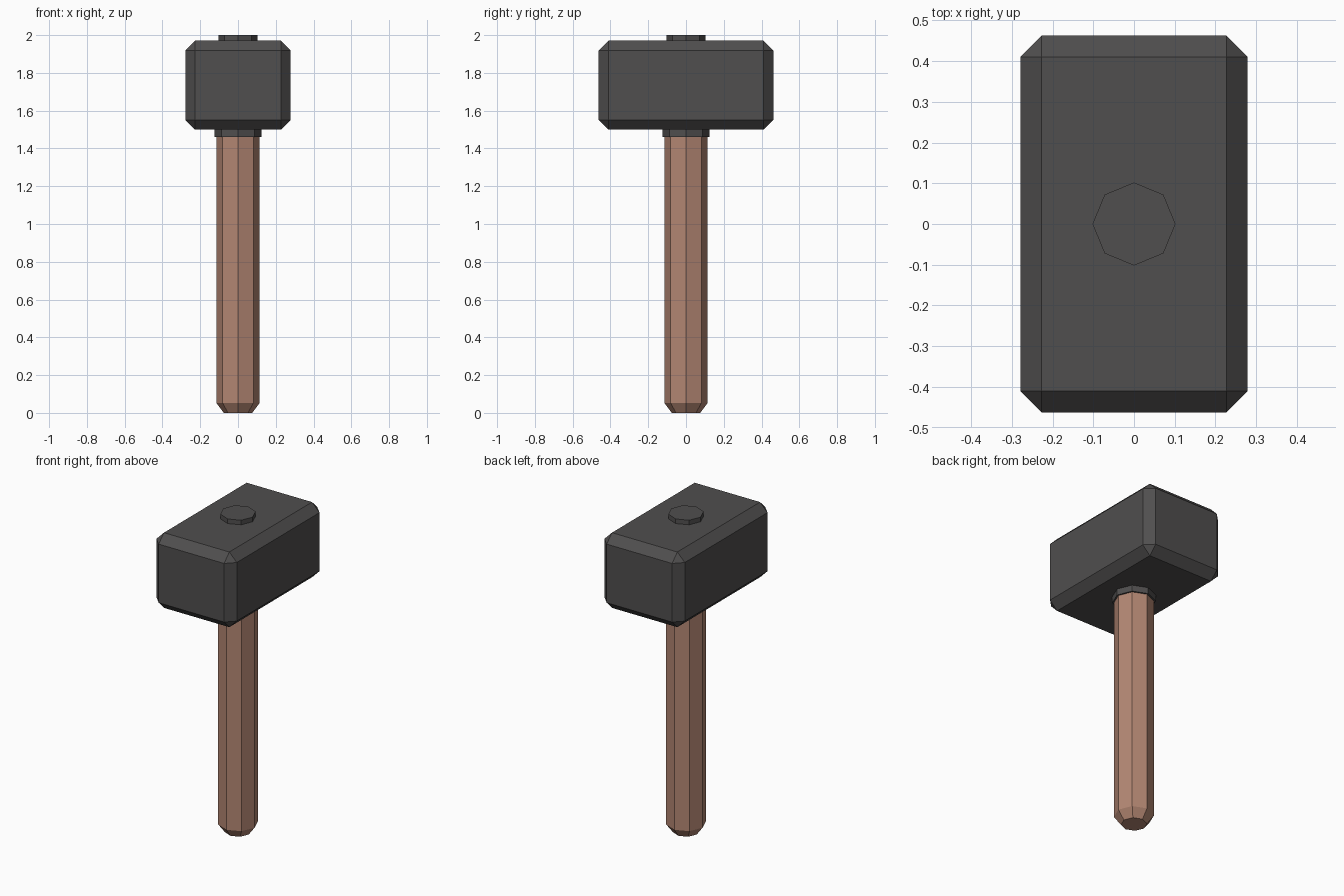
import bpy, bmesh
from math import cos, sin, pi

if "Cube" in bpy.data.objects:
    bpy.data.objects.remove(bpy.data.objects["Cube"])


def material(name, colour):
    mat = bpy.data.materials.new(name)
    mat.diffuse_color = (*colour, 1)
    mat.use_nodes = True
    mat.node_tree.nodes["Principled BSDF"].inputs["Base Color"].default_value = mat.diffuse_color
    return mat


def add_object(name, bm, mat):
    bmesh.ops.recalc_face_normals(bm, faces=bm.faces[:])
    mesh = bpy.data.meshes.new(name)
    bm.to_mesh(mesh)
    bm.free()
    mesh.materials.append(mat)
    obj = bpy.data.objects.new(name, mesh)
    bpy.context.collection.objects.link(obj)
    return obj


def octagon_post(name, profile, mat):
    """Stack octagonal rings given as (radius, height), capped at both ends."""
    bm = bmesh.new()
    rings = [[bm.verts.new((r * cos(i * pi / 4), r * sin(i * pi / 4), z)) for i in range(8)]
             for r, z in profile]
    for low, high in zip(rings, rings[1:]):
        for i in range(8):
            j = (i + 1) % 8
            bm.faces.new((low[i], low[j], high[j], high[i]))
    bm.faces.new(rings[0][::-1])
    bm.faces.new(rings[-1])
    return add_object(name, bm, mat)


wood = material("wood", (0.45, 0.24, 0.17))
iron = material("iron", (0.08, 0.077, 0.077))

# Wooden handle with a chamfered foot
octagon_post("handle", [(0.075, 0), (0.115, 0.053), (0.115, 1.5)], wood)

# Iron collar under the head and the pin end on top
octagon_post("collar", [(0.125, 1.46), (0.125, 1.51)], iron)
octagon_post("top_pin", [(0.102, 1.95), (0.102, 2.0)], iron)

# Block head with single-step chamfers on every edge
bm = bmesh.new()
bmesh.ops.create_cube(bm, size=1)
bmesh.ops.scale(bm, vec=(0.558, 0.925, 0.472), verts=bm.verts[:])
bmesh.ops.translate(bm, vec=(0, 0, 1.735), verts=bm.verts[:])
bmesh.ops.bevel(bm, geom=bm.edges[:], offset=0.052, offset_type='OFFSET',
                segments=1, profile=0.5, affect='EDGES')
add_object("hammer_head", bm, iron)
